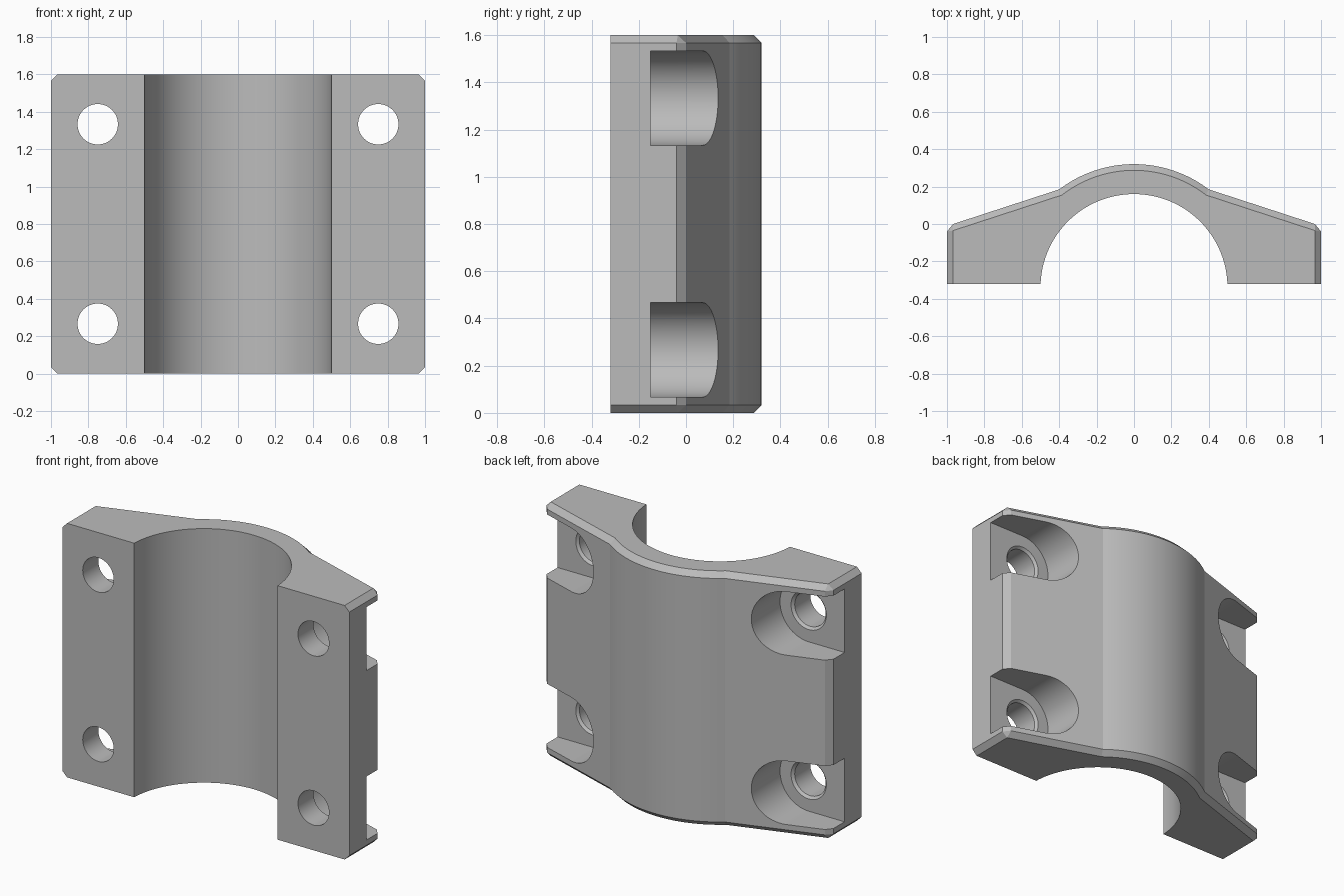
import bpy, bmesh, math

cube = bpy.data.objects.get("Cube")
if cube:
    bpy.data.objects.remove(cube)

H, C, BACK, FRONT = 1.6, 0.033, 0.32, -0.32   # height, chamfer, rear and front limits
AXIS_Y = -0.34                                # centre line of bore and outer arch

grey = bpy.data.materials.new("Plain Grey")
grey.use_nodes = True
colour = (0.5, 0.5, 0.5, 1)
grey.diffuse_color = colour
grey.node_tree.nodes["Principled BSDF"].inputs["Base Color"].default_value = colour


def loft(name, rings):
    """Skin a closed solid through rings of matching points."""
    bm = bmesh.new()
    rows = [[bm.verts.new(p) for p in ring] for ring in rings]
    n = len(rows[0])
    for a, b in zip(rows, rows[1:]):
        for i in range(n):
            j = (i + 1) % n
            bm.faces.new((a[i], a[j], b[j], b[i]))
    bm.faces.new(rows[0][::-1])
    bm.faces.new(rows[-1])
    bmesh.ops.remove_doubles(bm, verts=bm.verts, dist=1e-5)
    bmesh.ops.recalc_face_normals(bm, faces=bm.faces)
    mesh = bpy.data.meshes.new(name)
    bm.to_mesh(mesh)
    bm.free()
    mesh.materials.append(grey)
    obj = bpy.data.objects.new(name, mesh)
    bpy.context.collection.objects.link(obj)
    return obj


def arc(r, start, end, n, cx=0, cy=AXIS_Y):
    steps = [start + (end - start) * i / n for i in range(n + 1)]
    return [(cx + r * math.cos(a), cy + r * math.sin(a)) for a in steps]


def section(inset):
    """Clamp outline, with its outer edge drawn in by the inset."""
    r = BACK - AXIS_Y - inset
    a = math.acos((0.4 - inset * 0.45) / r)
    side = 1 - inset
    right = [(side, FRONT), (side, -0.04 + inset * 0.15), (1 - C, -inset * 1.06)]
    left = [(-x, y) for x, y in reversed(right)]
    b = math.asin((FRONT - AXIS_Y) / 0.5)
    bore = arc(0.5, math.pi - b, b, 64)
    return right + arc(r, a, math.pi - a, 40) + left + bore


def at_z(points, z):
    return [(x, y, z) for x, y in points]


def at_y(points, y):
    return [(x, y, z) for x, z in points]


# Clamp body with chamfered ends
full, small = section(0), section(C)
body = loft("clamp_body", [at_z(small, 0), at_z(full, C),
                           at_z(full, H - C), at_z(small, H)])


def cut(cutter):
    cutter.hide_render = True
    mod = body.modifiers.new("cut", "BOOLEAN")
    mod.operation, mod.solver, mod.object = "DIFFERENCE", "EXACT", cutter
    bpy.context.view_layer.objects.active = body
    bpy.ops.object.modifier_apply(modifier=mod.name)
    bpy.data.objects.remove(cutter)


# Open-sided bolt seats and countersunk bolt holes
for s in (-1, 1):
    for z in (H / 6, H * 5 / 6):
        mid = math.pi if s > 0 else 0
        seat = arc(0.2, mid - math.pi / 2, mid + math.pi / 2, 32, s * 0.75, z)
        seat += [(s * 1.2, seat[-1][1]), (s * 1.2, seat[0][1])]
        cut(loft("seat_cutter", [at_y(seat, -0.15), at_y(seat, 0.5)]))
        profile = [(0.108, -0.5), (0.108, -0.165), (0.123, -0.15), (0.123, 0)]
        cut(loft("hole_cutter", [at_y(arc(r, 0, math.tau, 64, s * 0.75, z)[:-1], y)
                                 for r, y in profile]))

# Smooth curves, crisp edges
bpy.ops.object.select_all(action="DESELECT")
body.select_set(True)
bpy.context.view_layer.objects.active = body
bpy.ops.object.shade_smooth_by_angle(angle=math.radians(12))
